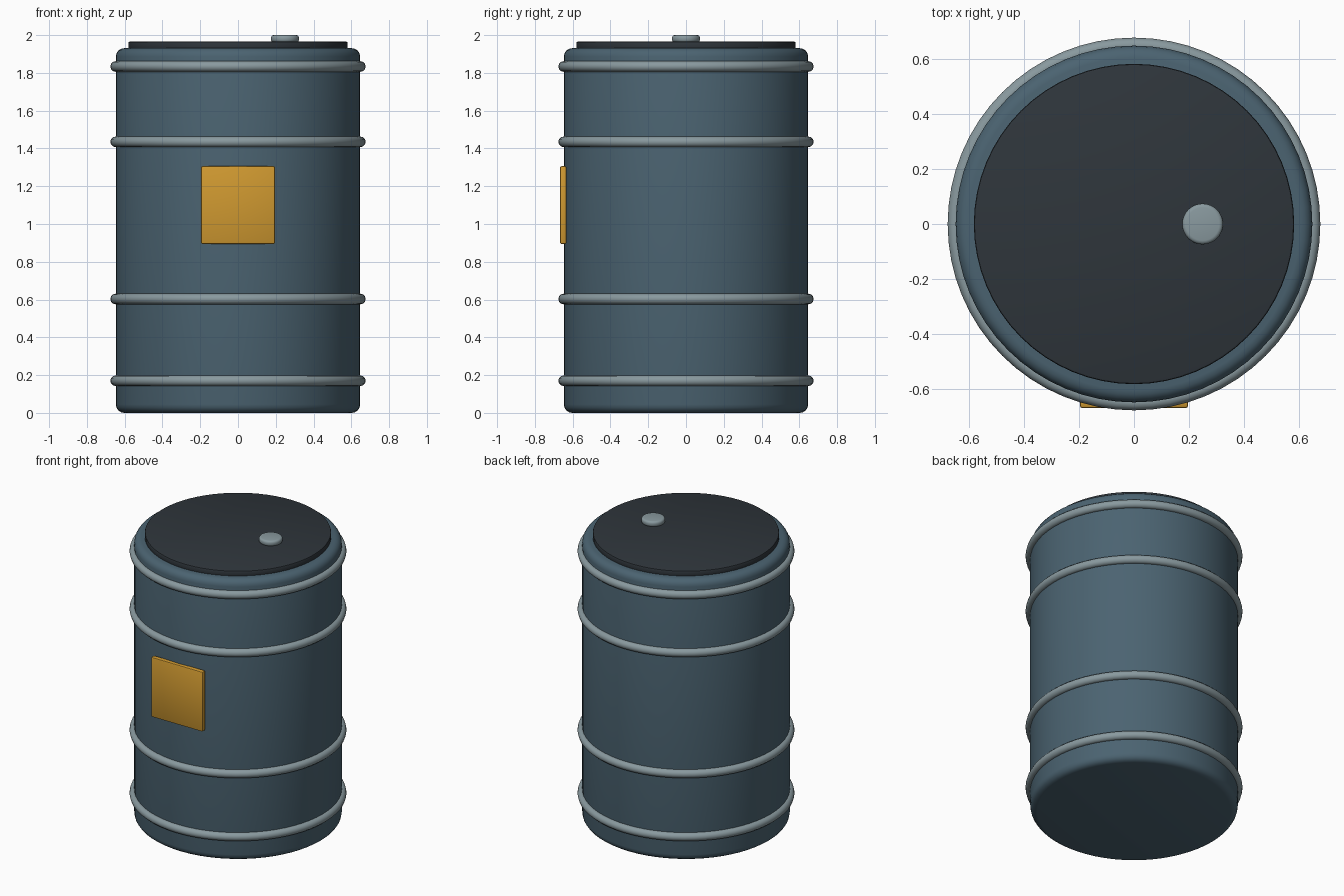
import bpy, bmesh, math

if "Cube" in bpy.data.objects:
    bpy.data.objects.remove(bpy.data.objects["Cube"])


def material(name, rgb):
    m = bpy.data.materials.new(name)
    m.diffuse_color = (*rgb, 1)
    m.use_nodes = True
    m.node_tree.nodes["Principled BSDF"].inputs["Base Color"].default_value = m.diffuse_color
    return m


BLUE = material("slate_blue", (0.07, 0.125, 0.165))
GREY = material("hoop_grey", (0.25, 0.32, 0.345))
DARK = material("lid_charcoal", (0.028, 0.036, 0.044))
AMBER = material("label_amber", (0.63, 0.32, 0.03))


def finish(obj, name, mat, bevel=0, segments=3):
    obj.name = name
    obj.data.materials.append(mat)
    if bevel:
        mod = obj.modifiers.new("rounded_edges", 'BEVEL')
        mod.width, mod.segments = bevel, segments
        mod.limit_method = 'ANGLE'
        mod.angle_limit = math.radians(40)
        bpy.ops.object.modifier_apply(modifier=mod.name)
    bpy.ops.object.shade_smooth_by_angle(angle=math.radians(35))
    return obj


def drum(name, mat, radius, z0, z1, x=0, bevel=0, sides=64, segments=3):
    bpy.ops.mesh.primitive_cylinder_add(vertices=sides, radius=radius, depth=z1 - z0,
                                        location=(x, 0, (z0 + z1) / 2))
    return finish(bpy.context.object, name, mat, bevel, segments)


# Barrel body, lid and filler cap
drum("barrel_body", BLUE, 0.647, 0.005, 1.931, bevel=0.045, segments=4)
drum("lid", DARK, 0.581, 1.92, 1.965, bevel=0.008, segments=2)
drum("filler_cap", GREY, 0.074, 1.962, 2.0, x=0.249, bevel=0.014, sides=32)

# Hoops around the body
for i, z in enumerate((0.17, 0.603, 1.435, 1.834)):
    bpy.ops.mesh.primitive_torus_add(major_radius=0.648, minor_radius=0.028,
                                     major_segments=64, minor_segments=12, location=(0, 0, z))
    finish(bpy.context.object, f"hoop_{i + 1}", GREY)

# Flat front label plate
bpy.ops.mesh.primitive_cube_add(size=1, location=(0, -0.65, 1.1))
plate = bpy.context.object
plate.scale = (0.393, 0.035, 0.412)
bpy.ops.object.transform_apply(location=False, rotation=False, scale=True)
finish(plate, "front_label", AMBER, bevel=0.009, segments=2)

# Stand the barrel exactly on the floor
body = bpy.data.objects["barrel_body"]
for v in body.data.vertices:
    if v.co.z < -0.9:
        v.co.z -= 0.005
